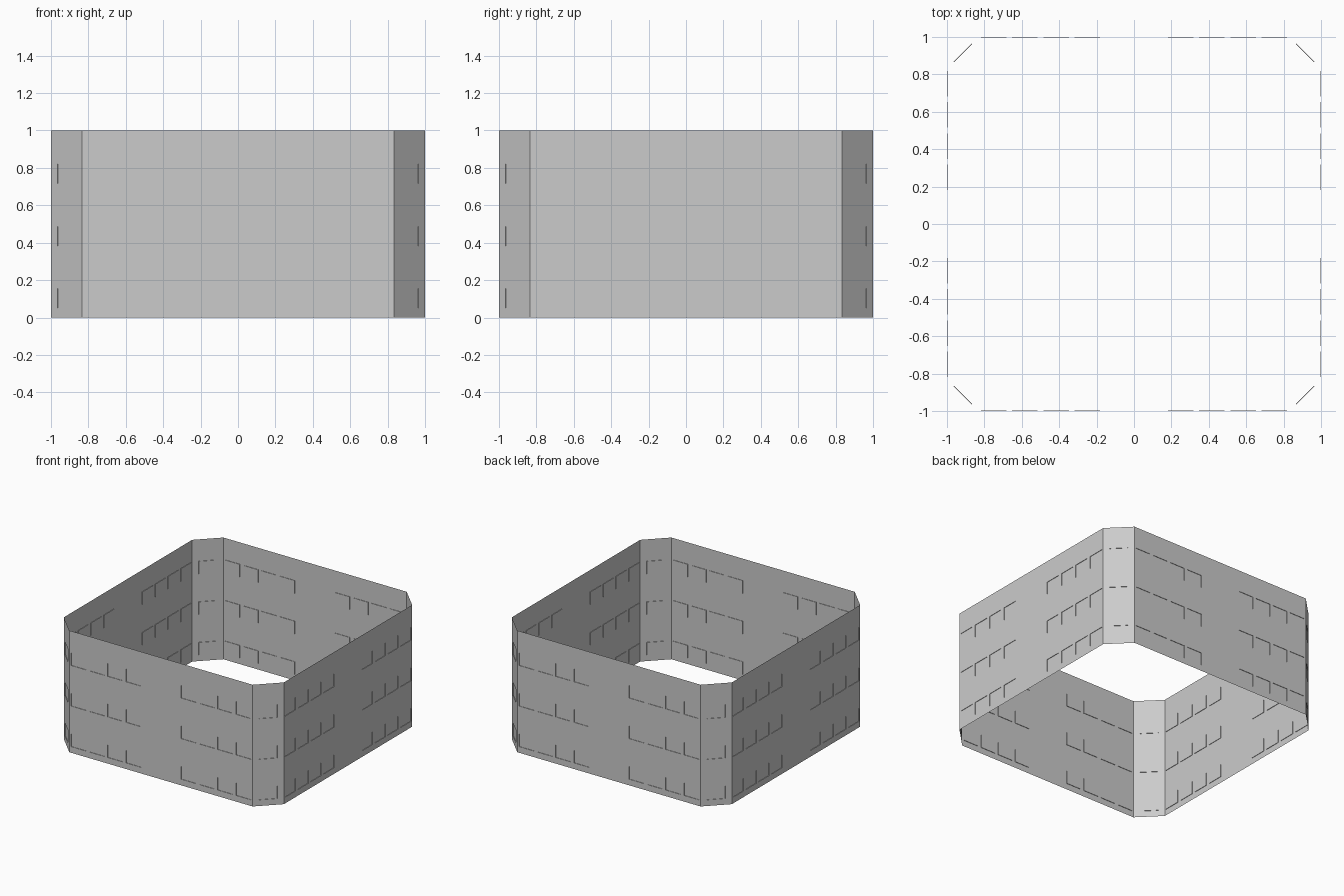
import bpy, bmesh
from mathutils import Vector

if "Cube" in bpy.data.objects:
    bpy.data.objects.remove(bpy.data.objects["Cube"])

A, C = 1.0, 5 / 6          # half width, where the corner chamfer starts
CELL = C / 5               # ten window bays per long wall
GAP = 0.0155               # margin of a window in its bay
DEPTH = 0.004              # window recess
SILLS, WIN_H = (0.05, 0.3833, 0.7167), 0.1045

bm = bmesh.new()
windows = []


def wall(p, q, spans):
    """Vertical wall from p to q, with windows at the given spans along it."""
    p, q = Vector(p), Vector(q)
    d = (q - p).normalized()
    us = [0] + [u for s in spans for u in s] + [(q - p).length]
    zs = [0] + [z for s in SILLS for z in (s, s + WIN_H)] + [1]
    grid = [[bm.verts.new((*(p + d * u), z)) for z in zs] for u in us]
    for i in range(len(us) - 1):
        for j in range(len(zs) - 1):
            f = bm.faces.new((grid[i][j], grid[i + 1][j],
                              grid[i + 1][j + 1], grid[i][j + 1]))
            if i % 2 and j % 2:
                windows.append(f)


# Four bays of windows either side of a blank centre, one on each chamfer
bays = [(k * CELL + GAP, (k + 1) * CELL - GAP) for k in (0, 1, 2, 3, 6, 7, 8, 9)]
chamfer_len = (A - C) * 2 ** 0.5
chamfer_bay = [(0.049, chamfer_len - 0.049)]


def turn(p, n):
    for _ in range(n):
        p = (-p[1], p[0])
    return p


# Four long walls and four chamfered corners, counter-clockwise
for n in range(4):
    wall(turn((-C, -A), n), turn((C, -A), n), bays)
    wall(turn((C, -A), n), turn((A, -C), n), chamfer_bay)

bmesh.ops.remove_doubles(bm, verts=bm.verts, dist=1e-4)
bm.normal_update()

# Sink the window panes slightly into the walls
bmesh.ops.inset_individual(bm, faces=windows, thickness=0, depth=-DEPTH)

mesh = bpy.data.meshes.new("building_walls")
bm.to_mesh(mesh)
bm.free()
bpy.context.collection.objects.link(bpy.data.objects.new("building_walls", mesh))
